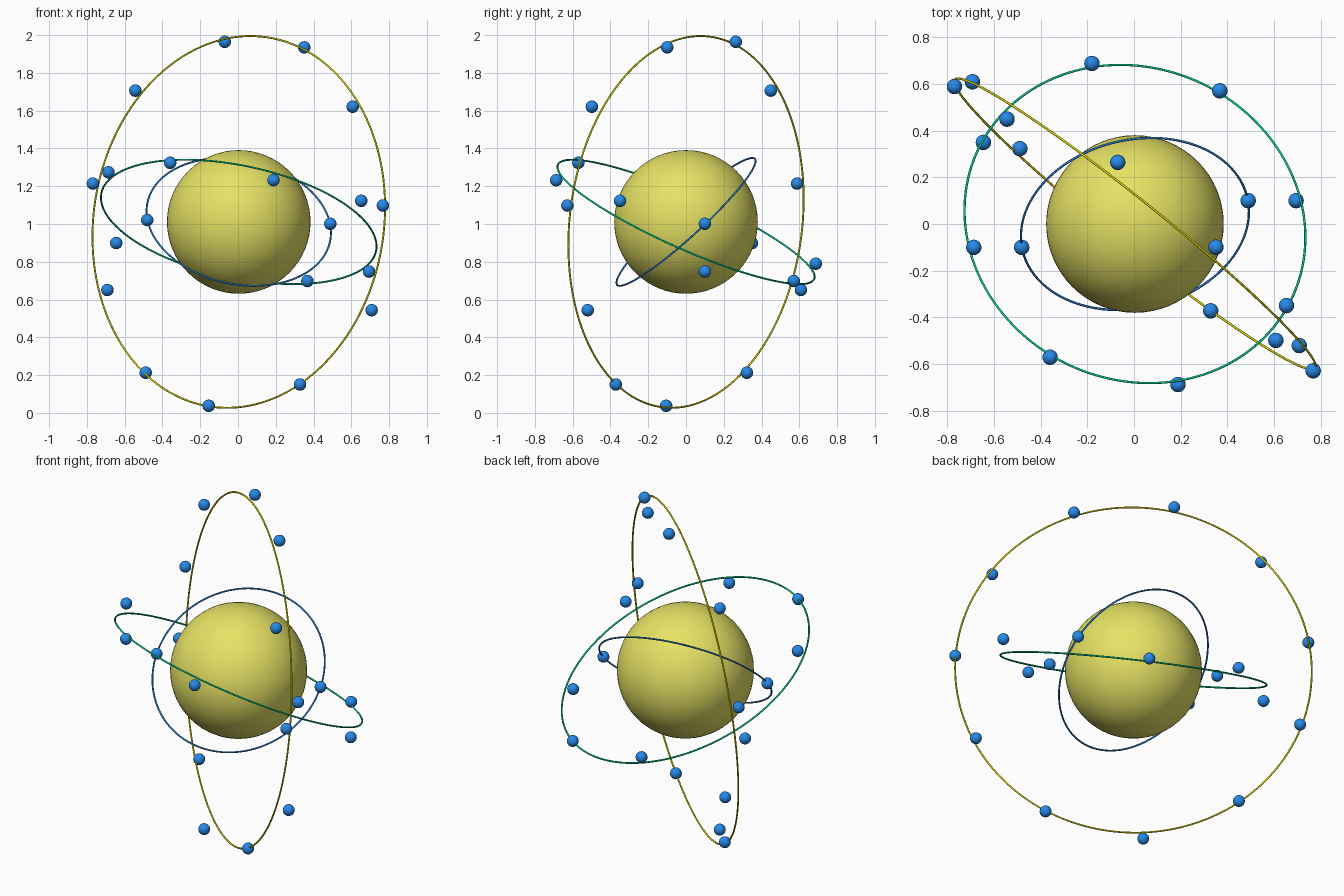
import bpy
from mathutils import Vector

default_cube = bpy.data.objects.get("Cube")
if default_cube:
    bpy.data.objects.remove(default_cube, do_unlink=True)

CENTRE = Vector((0.004, 0, 1.011))


def make_material(name, rgb):
    material = bpy.data.materials.new(name)
    material.use_nodes = True
    colour = (*rgb, 1)
    material.diffuse_color = colour
    material.node_tree.nodes["Principled BSDF"].inputs["Base Color"].default_value = colour
    return material


def finish(name, material):
    part = bpy.context.object
    part.name = name
    part.data.materials.append(material)
    bpy.ops.object.shade_smooth()
    return part


def add_ball(name, location, radius, material, segments):
    bpy.ops.mesh.primitive_uv_sphere_add(
        segments=segments, ring_count=segments // 2, radius=radius, location=location)
    return finish(name, material)


def add_orbit(name, radius, normal, material):
    bpy.ops.mesh.primitive_torus_add(
        major_radius=radius, minor_radius=0.005,
        major_segments=160, minor_segments=8, location=CENTRE)
    ring = finish(name, material)
    ring.rotation_mode = 'QUATERNION'
    ring.rotation_quaternion = Vector(normal).to_track_quat('Z', 'Y')
    return ring


def add_electrons(shell, radius, directions):
    """Place small balls on a shell along the given directions."""
    for number, direction in enumerate(directions, 1):
        location = CENTRE + Vector(direction).normalized() * radius
        add_ball(f"{shell}_electron_{number}", location, 0.033, electron_blue, 24)


def with_opposites(directions):
    return directions + [tuple(-c for c in d) for d in directions]


nucleus_yellow = make_material("soft yellow", (0.79, 0.76, 0.13))
electron_blue = make_material("bright blue", (0.02, 0.25, 0.80))
gold = make_material("golden yellow", (0.72, 0.66, 0.0))
green = make_material("sea green", (0.0, 0.58, 0.26))
ring_blue = make_material("ring blue", (0.02, 0.20, 0.62))

# Nucleus
add_ball("nucleus", CENTRE, 0.38, nucleus_yellow, 64)

# Orbit rings, each given by its radius and plane normal
add_orbit("inner_orbit", 0.494, (0.157, -0.666, 0.728), ring_blue)
add_orbit("middle_orbit", 0.743, (0.19, 0.40, 0.896), green)
add_orbit("outer_orbit", 0.989, (0.622, 0.777, -0.10), gold)

# Electrons on the inner and middle shells come in opposite pairs
add_electrons("inner", 0.495, with_opposites([(0.485, 0.10, -0.01)]))
add_electrons("middle", 0.745, with_opposites([
    (-0.363, -0.57, 0.313),
    (0.185, -0.69, 0.222),
    (0.65, -0.35, 0.112),
    (0.69, 0.10, -0.263),
]))

# Electrons scattered around the outer shell
add_electrons("outer", 0.992, [
    (-0.074, 0.265, 0.958),
    (0.348, -0.10, 0.928),
    (0.605, -0.50, 0.612),
    (0.765, -0.63, 0.087),
    (0.703, -0.52, -0.467),
    (0.323, -0.37, -0.857),
    (-0.159, -0.105, -0.973),
    (-0.492, 0.322, -0.797),
    (-0.697, 0.61, -0.361),
    (-0.772, 0.588, 0.203),
    (-0.549, 0.45, 0.697),
])
